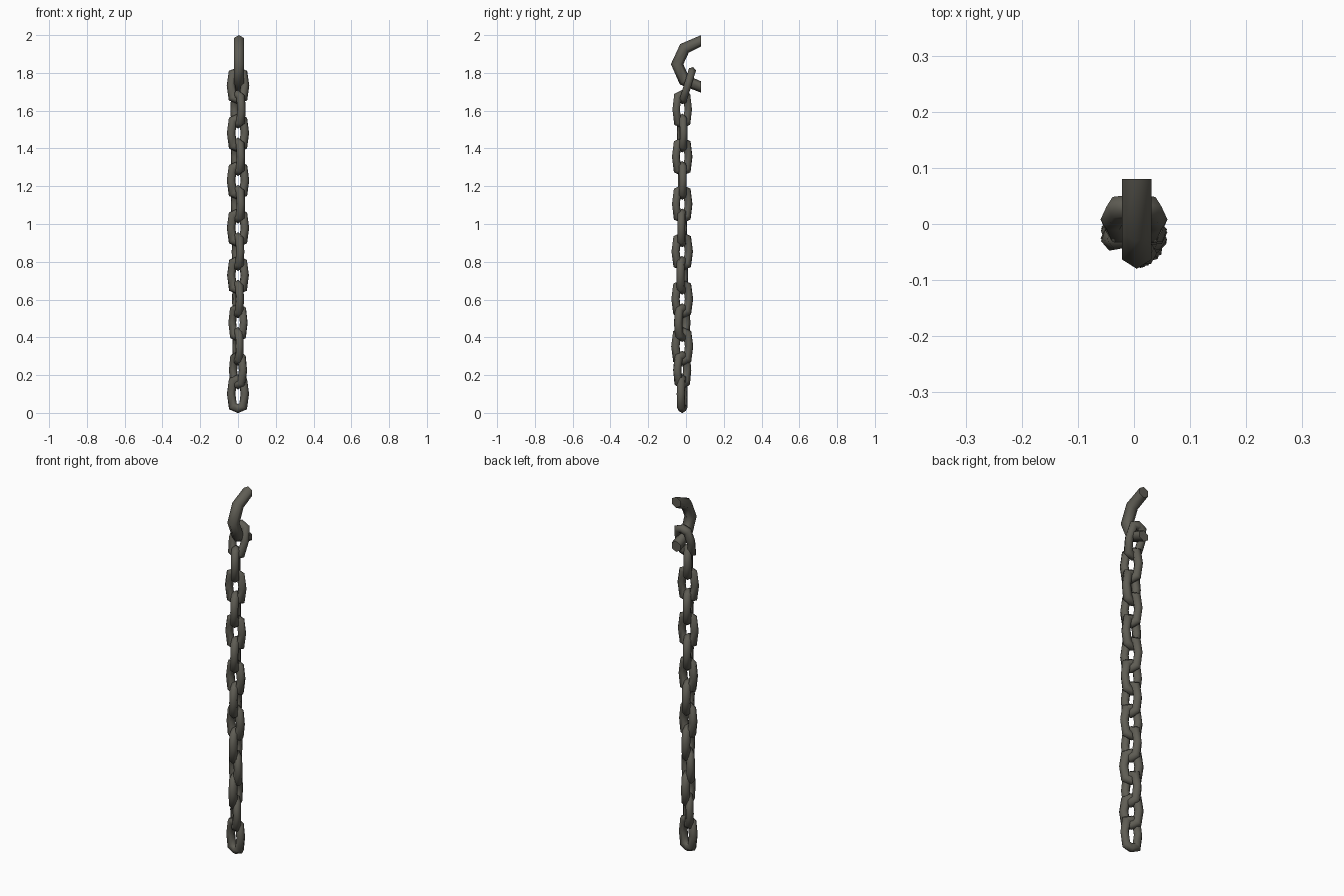
import bpy, bmesh, math
from mathutils import Vector, Matrix

if "Cube" in bpy.data.objects:
    bpy.data.objects.remove(bpy.data.objects["Cube"])

iron = bpy.data.materials.new("dark_iron")
iron.diffuse_color = (0.115, 0.11, 0.09, 1)
iron.use_nodes = True
iron.node_tree.nodes["Principled BSDF"].inputs["Base Color"].default_value = iron.diffuse_color


def sweep(name, path, radius, closed, end_dir=None, sides=6):
    """Mitred tube along a path of (u, z) points in the XZ plane."""
    pts = [Vector((u, 0, z)) for u, z in path]
    n = len(pts)
    bm = bmesh.new()
    rings = []
    for i, p in enumerate(pts):
        if not closed and i in (0, n - 1):
            # ends are cut flush with the wall
            side = Vector((0, 0, 1 if i == 0 else -1))
            stretch = 1.0
        else:
            d0 = (p - pts[i - 1]).normalized()
            d1 = (pts[(i + 1) % n] - p).normalized()
            t = (d0 + d1).normalized()
            side = Vector((t.z, 0, -t.x))
            if not closed:
                side = -side if side.x > 0 else side
            stretch = 1 / t.dot(d0)
        rings.append([bm.verts.new(
            p + side * radius * stretch * math.cos(2 * math.pi * k / sides)
            + Vector((0, radius * math.sin(2 * math.pi * k / sides), 0)))
            for k in range(sides)])
    for i in range(n if closed else n - 1):
        a, b = rings[i], rings[(i + 1) % n]
        for k in range(sides):
            m = (k + 1) % sides
            bm.faces.new((a[k], a[m], b[m], b[k])).smooth = True
    if not closed:
        bm.faces.new(rings[0])
        bm.faces.new(rings[-1])
    bmesh.ops.recalc_face_normals(bm, faces=bm.faces)
    me = bpy.data.meshes.new(name)
    bm.to_mesh(me)
    bm.free()
    me.materials.append(iron)
    ob = bpy.data.objects.new(name, me)
    bpy.context.collection.objects.link(ob)
    return ob


# wall hook: C shape opening towards +y
hook = sweep("wall_hook", [(0.08, 1.97), (-0.008, 1.93), (-0.047, 1.846),
                           (-0.01, 1.762), (0.08, 1.725)], 0.03, False)
hook.matrix_world = Matrix.Translation((0.005, 0, 0)) @ Matrix.Rotation(math.pi / 2, 4, 'Z')

# chain links, bottom to top, each with its own twist
link_path = [(0, 0.078), (0.028, 0.066), (0.037, 0), (0.028, -0.066),
             (0, -0.078), (-0.028, -0.066), (-0.037, 0), (-0.028, 0.066)]
twists = [-12, -45, -78, -35, -75, -15, -72, -8, -65, 5, -65, 10, -60, 0]
for i, a in enumerate(twists):
    link = sweep("chain_link_%02d" % (i + 1), link_path, 0.0225, True)
    top = i == len(twists) - 1
    loc = (0, 0.008 if top else -0.02, 0.101 + i * 0.1255)
    tilt = math.radians(-17 if top else 0)
    link.matrix_world = (Matrix.Translation(loc) @ Matrix.Rotation(tilt, 4, 'X')
                         @ Matrix.Rotation(math.radians(a), 4, 'Z'))
